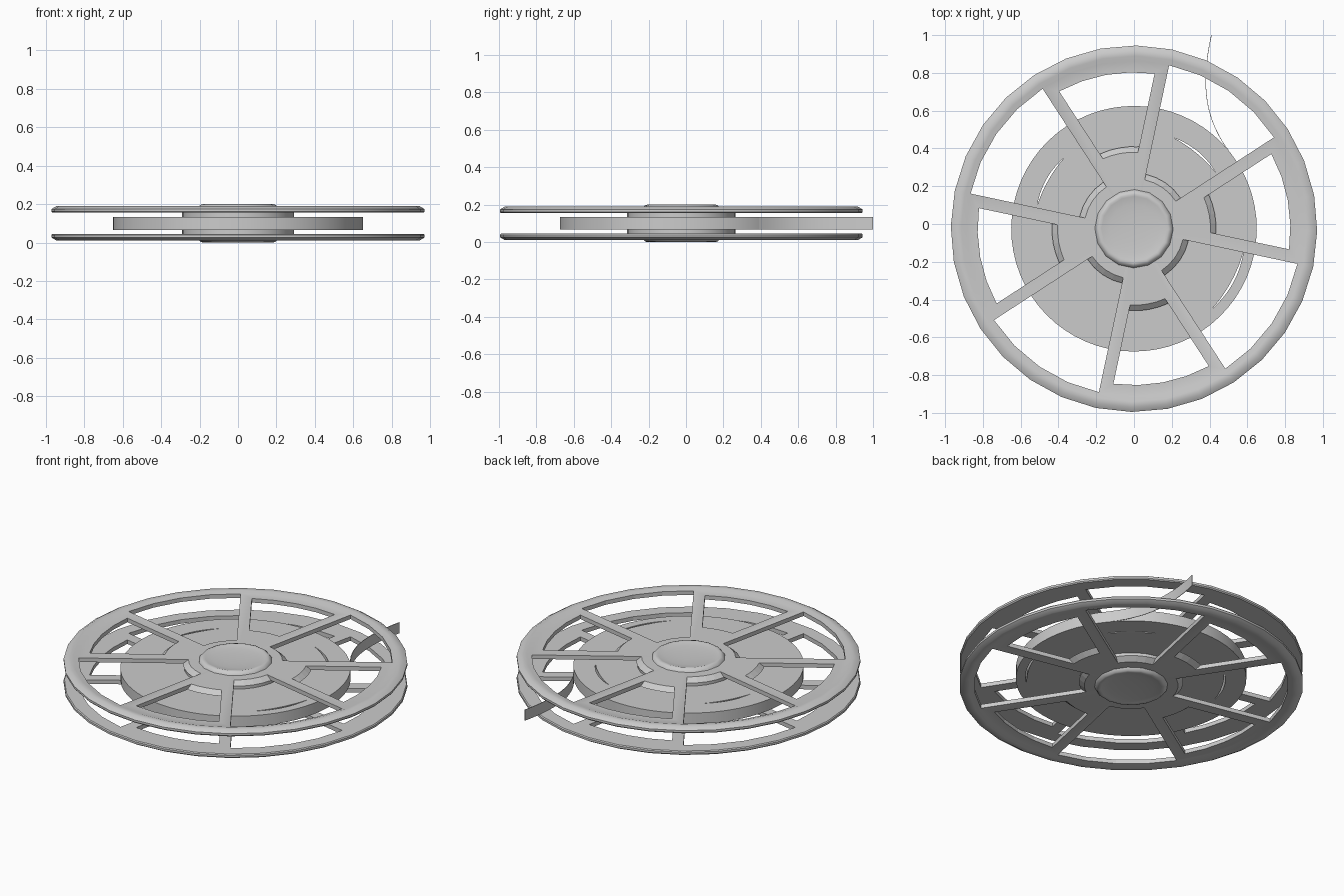
import bpy, bmesh
from math import sin, cos, asin, radians, pi
from mathutils import Vector

if "Cube" in bpy.data.objects:
    bpy.data.objects.remove(bpy.data.objects["Cube"])

CENTRE = (0, -0.025, 0.1)   # middle of the reel; parts mirror about z = 0.1
TURN = radians(-0.75)


def finish(name, bm, smooth=True, angle=35):
    bmesh.ops.recalc_face_normals(bm, faces=bm.faces)
    me = bpy.data.meshes.new(name)
    bm.to_mesh(me)
    bm.free()
    ob = bpy.data.objects.new(name, me)
    bpy.context.collection.objects.link(ob)
    ob.location = CENTRE
    bpy.ops.object.select_all(action='DESELECT')
    ob.select_set(True)
    bpy.context.view_layer.objects.active = ob
    if smooth:
        bpy.ops.object.shade_smooth_by_angle(angle=radians(angle))
    return ob


def lathe(name, profile, sides, closed=False, angle=35):
    """Revolve (radius, z) points; a zero radius becomes a pole."""
    bm = bmesh.new()
    rings = []
    for r, z in profile:
        if r == 0:
            rings.append([bm.verts.new((0, 0, z))] * sides)
        else:
            a = [TURN + 2 * pi * i / sides for i in range(sides)]
            rings.append([bm.verts.new((r * cos(t), r * sin(t), z)) for t in a])
    pairs = list(zip(rings, rings[1:]))
    if closed:
        pairs.append((rings[-1], rings[0]))
    for lo, hi in pairs:
        for i in range(sides):
            j = (i + 1) % sides
            quad = [lo[i], lo[j], hi[j], hi[i]]
            bm.faces.new(list(dict.fromkeys(quad)))
    return finish(name, bm, angle=angle)


def prism(bm, low, high, z0, z1):
    """Solid between two outlines with equal point counts."""
    a = [bm.verts.new((x, y, z0)) for x, y in low]
    b = [bm.verts.new((x, y, z1)) for x, y in high]
    bm.faces.new(a[::-1])
    bm.faces.new(b)
    for i in range(len(a)):
        j = (i + 1) % len(a)
        bm.faces.new((a[i], a[j], b[j], b[i]))


def arc(r, a0, a1, n):
    ts = [a0 + (a1 - a0) * i / n for i in range(n + 1)]
    return [(r * cos(t), r * sin(t)) for t in ts]


def opening(start, r_in, r_out, margin):
    """Sector outline whose sides sit a constant margin off the radial lines."""
    end = start + pi / 4
    mi, mo = asin(margin / r_in), asin(margin / r_out)
    return arc(r_in, start + mi, end - mi, 4) + arc(r_out, end - mo, start + mo, 4)


def cut(ob, bm, name):
    cutter = finish(name, bm, smooth=False)
    cutter.hide_render = True
    cutter.display_type = 'WIRE'
    mod = ob.modifiers.new("cut", 'BOOLEAN')
    mod.operation = 'DIFFERENCE'
    mod.solver = 'EXACT'
    mod.object = cutter
    # apply the cut, then drop the helper
    dg = bpy.context.evaluated_depsgraph_get()
    me = bpy.data.meshes.new_from_object(ob.evaluated_get(dg))
    ob.modifiers.clear()
    ob.data = me
    bpy.data.objects.remove(cutter)


def mirror_z(ob):
    mod = ob.modifiers.new("mirror", 'MIRROR')
    mod.use_axis = (False, False, True)
    mod.use_mirror_merge = False


# Spoked side plates: raised bevelled rim, alternating wide and narrow openings
plates = lathe("side_plates", [(0, 0.055), (0.965, 0.055), (0.97, 0.061), (0.97, 0.074),
                               (0.945, 0.089), (0.915, 0.089), (0.888, 0.08), (0, 0.08)], 32)
bm = bmesh.new()
z_lo, z_hi, z_a, z_b = 0.03, 0.11, 0.055, 0.08
for k in range(4):
    wide, narrow = TURN + radians(33.75 + 90 * k), TURN + radians(78.75 + 90 * k)
    for start, inner, outer, margin in ((wide, 0.275, 0.885, 0.002), (narrow, 0.415, 0.828, 0.064)):
        slope = 0.03 / (z_b - z_a)              # inner edge slopes outward going inward
        lo = opening(start, inner + slope * (z_b - z_lo) - 0.01, outer, margin)
        hi = opening(start, inner - slope * (z_hi - z_b) - 0.01, outer, margin)
        prism(bm, lo, hi, z_lo, z_hi)
cut(plates, bm, "opening_cutter")
mirror_z(plates)

# Dished centre caps
caps = lathe("centre_caps", [(0.21, 0.075), (0.205, 0.085), (0.195, 0.096), (0.183, 0.1),
                             (0.172, 0.097), (0.13, 0.092), (0.07, 0.089), (0, 0.088)], 16, angle=40)
mirror_z(caps)

# Core between the plates
lathe("core", [(0, -0.056), (0.29, -0.056), (0.29, 0.056), (0, 0.056)], 32)

# Wound film pack with thin gaps between windings
film = lathe("film_pack", [(0.25, -0.034), (0.65, -0.034), (0.65, 0.034), (0.25, 0.034)], 64, closed=True)
bm = bmesh.new()
for r, a0, a1 in ((0.525, 35, 66), (0.527, 135, 166), (0.592, -45, -12)):
    n = 10
    out, inn = [], []
    for i in range(n + 1):
        t = radians(a0 + (a1 - a0) * i / n)
        w = 0.0008 + 0.005 * sin(pi * i / n)
        out.append(((r + w) * cos(t), (r + w) * sin(t)))
        inn.append(((r - w) * cos(t), (r - w) * sin(t)))
    shape = out + inn[::-1]
    prism(bm, shape, shape, -0.06, 0.06)
cut(film, bm, "gap_cutter")

# Loose film tail curling away from the pack
p = [Vector(v) for v in ((0.50, 0.415), (0.36, 0.60), (0.36, 0.80), (0.41, 1.025))]
path = []
for i in range(15):
    t = i / 14
    path.append(p[0] * (1 - t) ** 3 + p[1] * 3 * t * (1 - t) ** 2
                + p[2] * 3 * t * t * (1 - t) + p[3] * t ** 3)
half = Vector((0.0015, 0))
bm = bmesh.new()
outline = [q + half for q in path] + [q - half for q in reversed(path)]
prism(bm, outline, outline, -0.034, 0.034)
finish("film_tail", bm)
